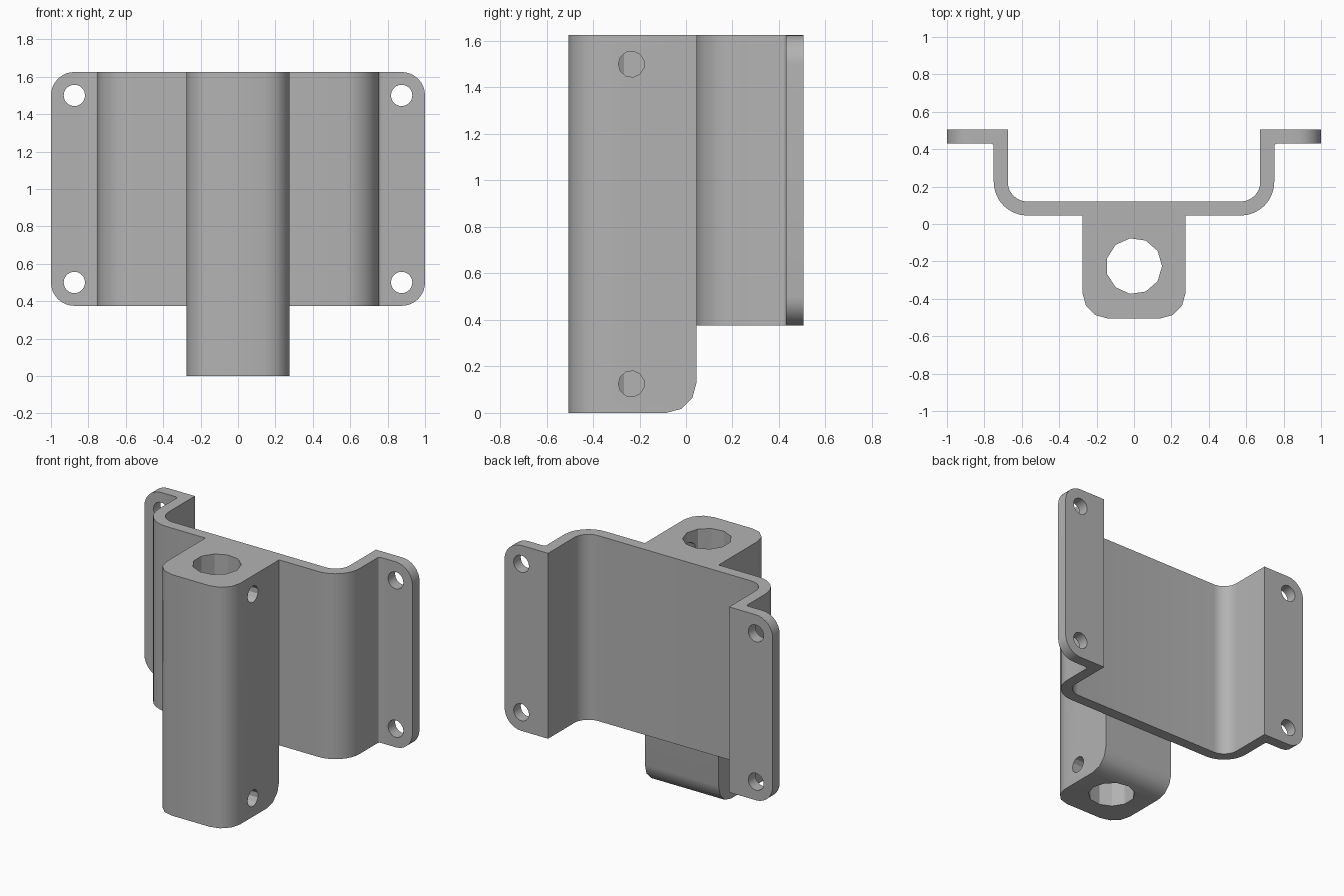
import bpy, bmesh
from math import sin, cos, pi, radians
from mathutils import Matrix, Vector

if "Cube" in bpy.data.objects:
    bpy.data.objects.remove(bpy.data.objects["Cube"])

metal = bpy.data.materials.new("plain grey")
metal.use_nodes = True
metal.diffuse_color = (0.45, 0.45, 0.45, 1)
metal.node_tree.nodes["Principled BSDF"].inputs["Base Color"].default_value = metal.diffuse_color

TOP, PLATE_BOTTOM, PLATE_FRONT = 1.625, 0.375, 0.045


def arc(cx, cy, r, start, end, steps):
    angles = [radians(start + (end - start) * i / steps) for i in range(steps + 1)]
    return [(cx + r * cos(a), cy + r * sin(a)) for a in angles]


def prism(profile, z0, z1):
    bm = bmesh.new()
    face = bm.faces.new([bm.verts.new((x, y, z0)) for x, y in profile])
    grown = bmesh.ops.extrude_face_region(bm, geom=[face])["geom"]
    verts = [v for v in grown if isinstance(v, bmesh.types.BMVert)]
    bmesh.ops.translate(bm, verts=verts, vec=(0, 0, z1 - z0))
    bmesh.ops.recalc_face_normals(bm, faces=bm.faces)
    return bm


def round_edges(bm, test, radius, segments):
    edges = [e for e in bm.edges if test(*(v.co for v in e.verts))]
    bmesh.ops.bevel(bm, geom=edges, offset=radius, offset_type='OFFSET', segments=segments,
                    profile=0.5, affect='EDGES', clamp_overlap=False)


def make_object(name, bm):
    mesh = bpy.data.meshes.new(name)
    bm.to_mesh(mesh)
    bm.free()
    obj = bpy.data.objects.new(name, mesh)
    bpy.context.collection.objects.link(obj)
    mesh.materials.append(metal)
    return obj


def activate(obj):
    bpy.ops.object.select_all(action='DESELECT')
    obj.select_set(True)
    bpy.context.view_layer.objects.active = obj


def drill(obj, start, end, radius, sides):
    """Cut a round hole from start to end."""
    start, end = Vector(start), Vector(end)
    axis = end - start
    bm = prism(arc(0, 0, radius, 180, 540 - 360 / sides, sides - 1), 0, axis.length)
    turn = axis.to_track_quat('Z', 'Y').to_matrix().to_4x4()
    bmesh.ops.transform(bm, matrix=Matrix.Translation(start) @ turn, verts=bm.verts)
    cutter = make_object("hole_cutter", bm)
    cutter.hide_render = True
    activate(obj)
    mod = obj.modifiers.new("hole", 'BOOLEAN')
    mod.operation, mod.solver, mod.object = 'DIFFERENCE', 'EXACT', cutter
    bpy.ops.object.modifier_apply(modifier=mod.name)
    bpy.data.objects.remove(cutter)


# Bent plate: the right half of its section, then mirrored
inside = arc(0.57, 0.225, 0.105, -90, 0, 8) + [(0.675, 0.505), (1, 0.505)]
outside = [(1, 0.43)] + arc(0.765, 0.415, 0.015, 90, 180, 3) + arc(0.57, 0.225, 0.18, 0, -90, 8)
half = inside + outside
bm = prism(half + [(-x, y) for x, y in reversed(half)], PLATE_BOTTOM, TOP)
round_edges(bm, lambda a, b: abs(a.x) > 0.99 and abs(a.x - b.x) < 0.01
            and abs(a.z - b.z) < 0.01, 0.125, 8)
plate = make_object("mounting_plate", bm)
for side in (-1, 1):
    for z in (0.5, 1.5):
        drill(plate, (side * 0.875, 0.3, z), (side * 0.875, 0.6, z), 0.057, 24)

# Socket block with rounded front corners and rounded lower back edge
front = arc(0.14, -0.37, 0.135, 0, -90, 3)
corner = [(0.275, PLATE_FRONT)] + front
bm = prism(corner + [(-x, y) for x, y in reversed(corner)], 0, TOP)
round_edges(bm, lambda a, b: min(a.y, b.y) > 0 and max(a.z, b.z) < 0.01, 0.13, 3)
block = make_object("socket_block", bm)
drill(block, (0, -0.225, -0.1), (0, -0.225, TOP + 0.1), 0.15, 11)

# Clamp screw holes, on the left side only
for z in (0.125, 1.5):
    drill(block, (0.05, -0.235, z), (0.4, -0.235, z), 0.056, 11)

for obj in (plate, block):
    activate(obj)
    bpy.ops.object.shade_smooth_by_angle(angle=radians(32))
